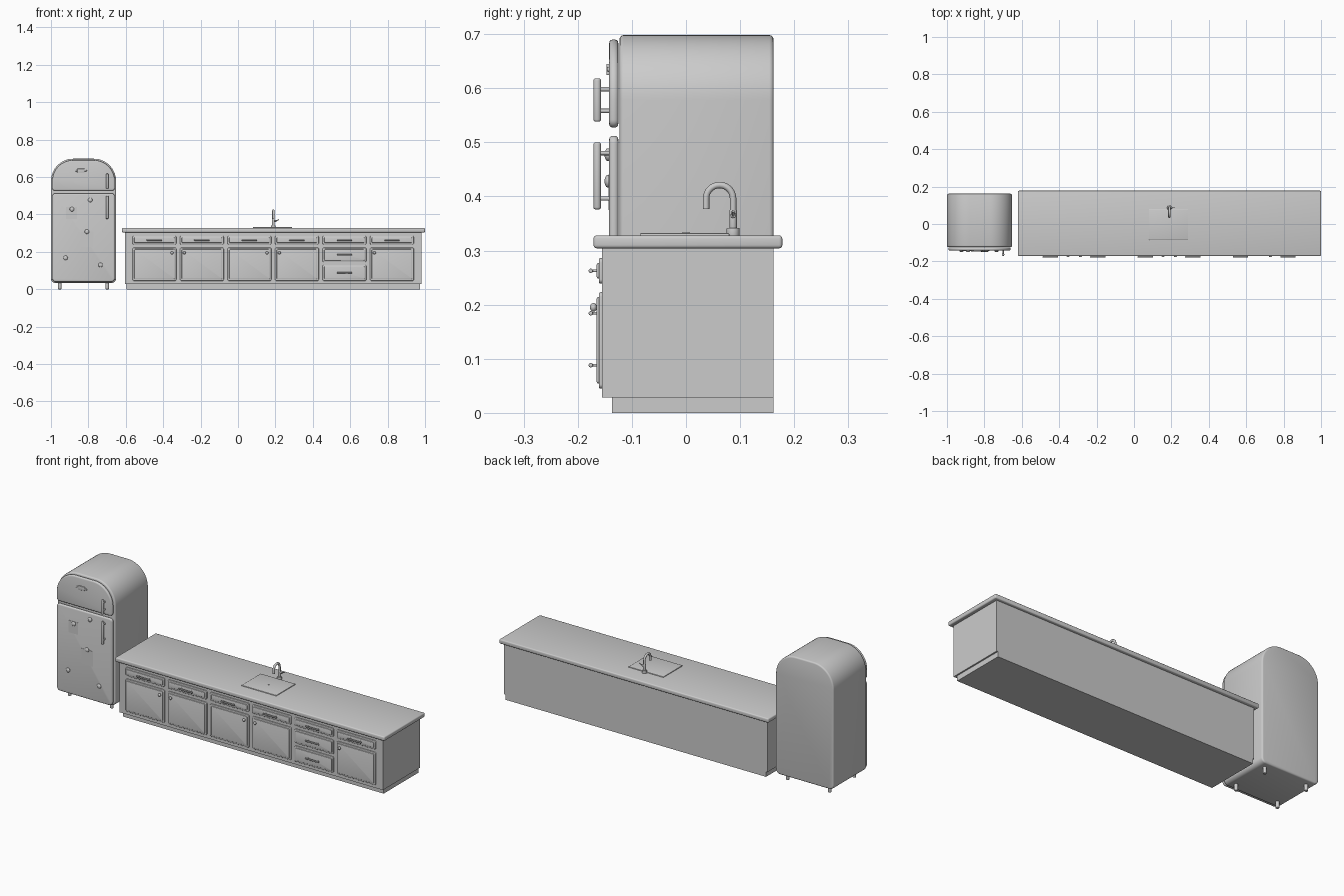
import bpy, math
from mathutils import Vector

cube = bpy.data.objects.get("Cube")
if cube:
    bpy.data.objects.remove(cube, do_unlink=True)

grey = bpy.data.materials.new("plain grey")
grey.use_nodes = True
TONE = (0.6, 0.6, 0.6, 1)
grey.diffuse_color = TONE
grey.node_tree.nodes["Principled BSDF"].inputs["Base Color"].default_value = TONE


def finish(ob, name, bevel=0, segments=3):
    ob.name = name
    ob.data.materials.append(grey)
    bpy.ops.object.select_all(action='DESELECT')
    ob.select_set(True)
    bpy.context.view_layer.objects.active = ob
    if bevel:
        mod = ob.modifiers.new("bevel", 'BEVEL')
        mod.width, mod.segments = bevel, segments
        mod.limit_method, mod.angle_limit = 'ANGLE', math.radians(50)
        bpy.ops.object.modifier_apply(modifier="bevel")
    if ob.type == 'MESH':
        bpy.ops.object.shade_smooth_by_angle(angle=math.radians(35))
    return ob


def box(name, x, y, z, bevel=0, segments=3):
    """Box from (min, max) ranges."""
    bpy.ops.mesh.primitive_cube_add(size=1)
    ob = bpy.context.object
    for v in ob.data.vertices:
        v.co = [r[0] if c < 0 else r[1] for c, r in zip(v.co, (x, y, z))]
    return finish(ob, name, bevel, segments)


def slab(name, x, y, z, top, bottom, bevel):
    """Front-view outline with rounded corners, extruded along y."""
    corners = [(x[1] - top, z[1] - top, top, 0), (x[0] + top, z[1] - top, top, 90),
               (x[0] + bottom, z[0] + bottom, bottom, 180),
               (x[1] - bottom, z[0] + bottom, bottom, 270)]
    outline = []
    for cx, cz, r, start in corners:
        n = 16 if r > 0.05 else 6
        for i in range(n + 1):
            a = math.radians(start + 90 * i / n)
            outline.append((cx + r * math.cos(a), cz + r * math.sin(a)))
    n = len(outline)
    verts = [(px, py, pz) for py in y for px, pz in outline]
    faces = [list(range(n)), list(range(2 * n - 1, n - 1, -1))]
    faces += [(i, i + n, (i + 1) % n + n, (i + 1) % n) for i in range(n)]
    mesh = bpy.data.meshes.new(name)
    mesh.from_pydata(verts, [], faces)
    ob = bpy.data.objects.new(name, mesh)
    bpy.context.collection.objects.link(ob)
    return finish(ob, name, bevel)


def rod(name, a, b, r, bevel=0):
    a, b = Vector(a), Vector(b)
    bpy.ops.mesh.primitive_cylinder_add(vertices=20, radius=r, depth=(b - a).length,
                                        location=(a + b) / 2)
    ob = bpy.context.object
    ob.rotation_euler = (b - a).to_track_quat('Z', 'Y').to_euler()
    return finish(ob, name, bevel)


def ball(name, loc, r, flat=1):
    bpy.ops.mesh.primitive_uv_sphere_add(segments=20, ring_count=12, radius=r, location=loc)
    bpy.context.object.scale.y = flat
    return finish(bpy.context.object, name)


def tube(name, points, r):
    cu = bpy.data.curves.new(name, 'CURVE')
    cu.dimensions, cu.bevel_depth, cu.bevel_resolution = '3D', r, 4
    cu.use_fill_caps = True
    sp = cu.splines.new('POLY')
    sp.points.add(len(points) - 1)
    for p, co in zip(sp.points, points):
        p.co = (*co, 1)
    sp.use_smooth = True
    ob = bpy.data.objects.new(name, cu)
    bpy.context.collection.objects.link(ob)
    return finish(ob, name)


# Fridge body, doors and legs
slab("fridge_body", (-1.0, -0.652), (-0.123, 0.162), (0.034, 0.698), 0.12, 0.025, 0.008)
slab("freezer_door", (-0.993, -0.659), (-0.142, -0.125), (0.527, 0.69), 0.112, 0.015, 0.007)
slab("fridge_door", (-0.993, -0.659), (-0.142, -0.125), (0.04, 0.512), 0.015, 0.02, 0.007)
for x in (-0.953, -0.699):
    for y in (-0.085, 0.125):
        rod("fridge_leg", (x, y, 0), (x, y, 0.04), 0.009, 0.002)

# Fridge handles
for name, low, high in (("freezer_handle", 0.538, 0.618), ("fridge_handle", 0.376, 0.5)):
    rod(name, (-0.7, -0.164, low), (-0.7, -0.164, high), 0.007, 0.004)
    for z in (low + 0.02, high - 0.02):
        rod(name + "_post", (-0.7, -0.164, z), (-0.7, -0.138, z), 0.004)

# Badge, notes and magnets
box("door_badge", (-0.872, -0.808), (-0.146, -0.14), (0.631, 0.639), 0.002)
box("badge_center", (-0.86, -0.82), (-0.147, -0.14), (0.624, 0.645), 0.002)
box("paper_note_upper", (-0.92, -0.862), (-0.1435, -0.141), (0.375, 0.44))
box("paper_note_lower", (-0.84, -0.772), (-0.1435, -0.141), (0.225, 0.308))
for x, z in ((-0.888, 0.428), (-0.79, 0.477), (-0.808, 0.308), (-0.922, 0.168), (-0.735, 0.13)):
    ball("round_magnet", (x, -0.144, z), 0.012, 0.55)

# Counter
box("toe_kick", (-0.595, 0.972), (-0.137, 0.162), (0, 0.03))
box("cabinet_body", (-0.603, 0.98), (-0.155, 0.162), (0.028, 0.31))
box("countertop", (-0.62, 1.0), (-0.171, 0.178), (0.304, 0.328), 0.006)


def front_panel(name, x, z):
    slab(name, (x - 0.117, x + 0.117), (-0.161, -0.153), z, 0.008, 0.008, 0.003)
    slab(name + "_raised_center", (x - 0.108, x + 0.108), (-0.165, -0.155),
         (z[0] + 0.009, z[1] - 0.009), 0.005, 0.005, 0.003)


def drawer(x, z):
    front_panel("drawer_front", x, z)
    mid = (z[0] + z[1]) / 2
    rod("drawer_handle", (x - 0.041, -0.176, mid), (x + 0.041, -0.176, mid), 0.004, 0.002)
    for dx in (-0.03, 0.03):
        rod("drawer_handle_post", (x + dx, -0.176, mid), (x + dx, -0.16, mid), 0.0025)


# Six columns: a drawer on top, then a door or two more drawers
for i, knob_side in enumerate((1, -1, 1, -1, 0, -1)):
    x = -0.447 + 0.254 * i
    drawer(x, (0.239, 0.286))
    if knob_side:
        front_panel("cabinet_door", x, (0.045, 0.223))
        kx = x + knob_side * 0.094
        rod("knob_stem", (kx, -0.172, 0.195), (kx, -0.16, 0.195), 0.004)
        ball("door_knob", (kx, -0.171, 0.195), 0.008, 0.8)
    else:
        drawer(x, (0.145, 0.223))
        drawer(x, (0.045, 0.131))

# Sink
box("sink_plate", (0.08, 0.29), (-0.085, 0.08), (0.322, 0.332), 0.002)
rod("sink_drain", (0.185, 0, 0.325), (0.185, 0, 0.333), 0.007)

# Faucet
fx, fy = 0.189, 0.087
rod("faucet_base", (fx, fy, 0.325), (fx, fy, 0.342), 0.012, 0.002)
rod("faucet_lower_stem", (fx, fy, 0.34), (fx, fy, 0.375), 0.007, 0.001)
arc = [(fx, 0.062 + 0.025 * math.cos(a), 0.396 + 0.025 * math.sin(a))
       for a in (math.pi * k / 14 for k in range(15))]
tube("faucet_spout", [(fx, fy, 0.34)] + arc + [(fx, 0.037, 0.377)], 0.006)
rod("faucet_lever_hub", (fx, fy, 0.365), (fx + 0.016, fy, 0.365), 0.005, 0.001)
rod("faucet_lever", (fx + 0.012, fy, 0.364), (fx + 0.03, fy, 0.373), 0.0025)
